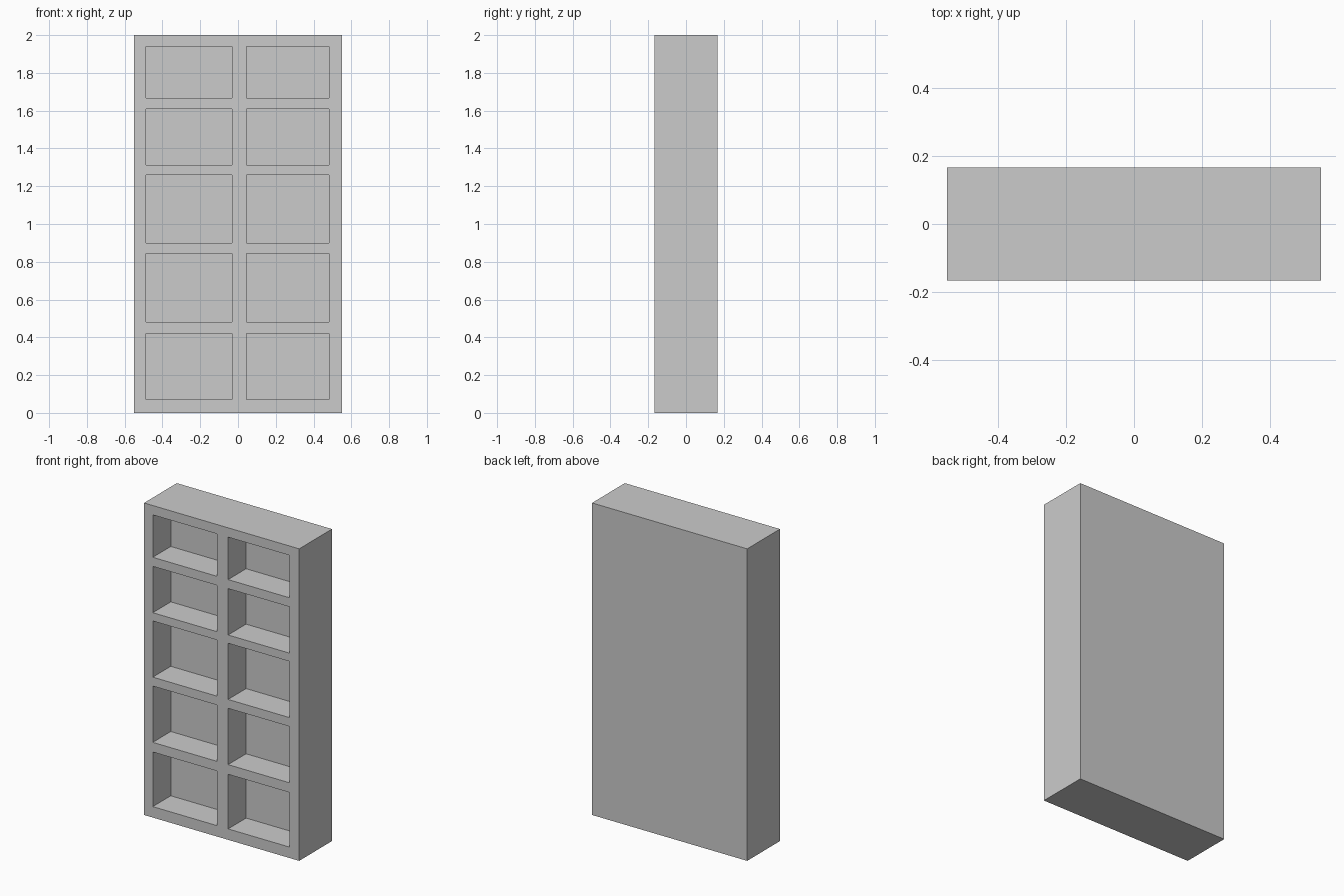
import bpy, bmesh
from mathutils import Matrix, Vector

if "Cube" in bpy.data.objects:
    bpy.data.objects.remove(bpy.data.objects["Cube"])

W, D, H = 1.10, 0.332, 2.0
RECESS = 0.182
COLUMNS = [(-0.488, -0.033), (0.046, 0.481)]
ROWS = [(0.07, 0.42), (0.482, 0.843), (0.90, 1.26), (1.313, 1.61), (1.668, 1.94)]


def add_box(bm, lo, hi):
    lo, hi = Vector(lo), Vector(hi)
    m = Matrix.Translation((lo + hi) / 2) @ Matrix.Diagonal((*(hi - lo), 1))
    bmesh.ops.create_cube(bm, size=1, matrix=m)


def make_object(name, boxes):
    bm = bmesh.new()
    for lo, hi in boxes:
        add_box(bm, lo, hi)
    mesh = bpy.data.meshes.new(name)
    bm.to_mesh(mesh)
    bm.free()
    ob = bpy.data.objects.new(name, mesh)
    bpy.context.collection.objects.link(ob)
    return ob


# Solid bookcase body
body = make_object("bookcase_body", [((-W / 2, -D / 2, 0), (W / 2, D / 2, H))])

# Compartments cut into the front: two columns of five
cutter = make_object("compartment_cutter", [
    ((x0, -D / 2 - 0.1, z0), (x1, -D / 2 + RECESS, z1))
    for x0, x1 in COLUMNS for z0, z1 in ROWS])

cut = body.modifiers.new("compartments", 'BOOLEAN')
cut.operation = 'DIFFERENCE'
cut.solver = 'EXACT'
cut.object = cutter
bpy.context.view_layer.objects.active = body
bpy.ops.object.modifier_apply(modifier=cut.name)
bpy.data.objects.remove(cutter)
